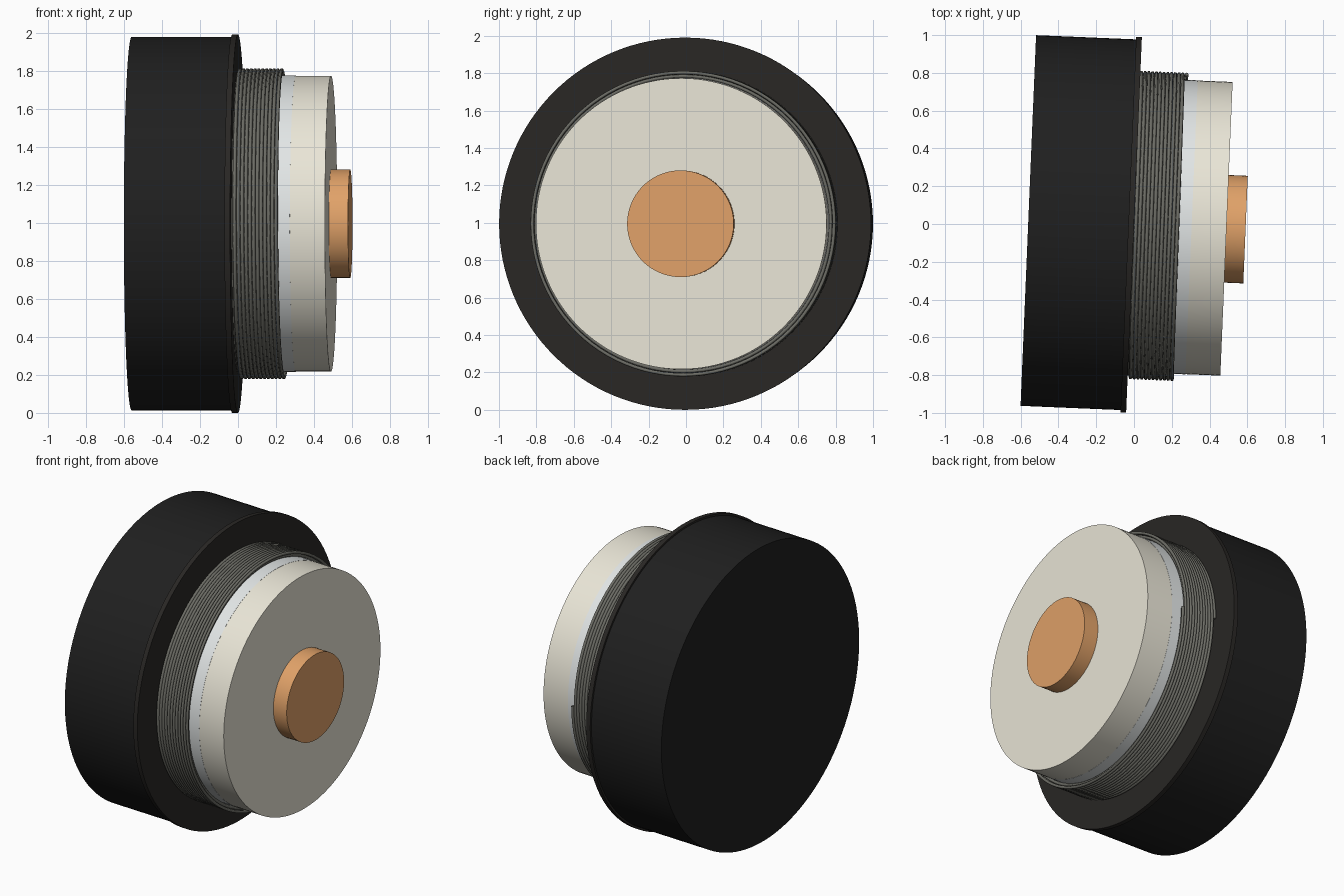
import bpy, math
from mathutils import Matrix

if "Cube" in bpy.data.objects:
    bpy.data.objects.remove(bpy.data.objects["Cube"])

# The whole motor lies along x, turned slightly about z
FRAME = Matrix.Translation((0, -0.005, 0.995)) @ Matrix.Rotation(math.radians(-2.4), 4, 'Z')


def material(name, rgb):
    m = bpy.data.materials.new(name)
    m.diffuse_color = (*rgb, 1)
    m.use_nodes = True
    m.node_tree.nodes["Principled BSDF"].inputs["Base Color"].default_value = m.diffuse_color
    return m


black = material("black", (0.014, 0.014, 0.014))
plate_black = material("plate_black", (0.022, 0.02, 0.018))
wire_grey = material("wire_grey", (0.15, 0.15, 0.13))
white = material("white", (0.76, 0.79, 0.79))
cream = material("cream", (0.82, 0.79, 0.68))
copper = material("copper", (0.75, 0.36, 0.14))


def disc(name, radius, start, end, mat):
    """Cylinder along the motor axis between two axial positions."""
    bpy.ops.mesh.primitive_cylinder_add(vertices=128, radius=radius, depth=end - start)
    ob = bpy.context.object
    ob.name = name
    ob.data.transform(Matrix.Translation(((start + end) / 2, 0, 0)) @ Matrix.Rotation(math.pi / 2, 4, 'Y'))
    ob.matrix_world = FRAME
    ob.data.materials.append(mat)
    bpy.ops.object.shade_smooth_by_angle(angle=math.radians(30))
    return ob


def winding(name, radius, start, turns, pitch, wire):
    """Helical wire layer around the motor axis."""
    steps = 96
    cu = bpy.data.curves.new(name, 'CURVE')
    cu.dimensions = '3D'
    cu.bevel_depth = wire
    cu.bevel_resolution = 1
    cu.use_fill_caps = True
    sp = cu.splines.new('POLY')
    n = turns * steps + 1
    sp.points.add(n - 1)
    for i in range(n):
        a = 2 * math.pi * i / steps
        sp.points[i].co = (start + pitch * i / steps, radius * math.cos(a), radius * math.sin(a), 1)
    ob = bpy.data.objects.new(name, cu)
    bpy.context.collection.objects.link(ob)
    ob.matrix_world = FRAME
    cu.materials.append(wire_grey)
    return ob


# Magnet and front plate
disc("magnet", 0.982, -0.56, -0.025, black)
disc("front_plate", 0.995, -0.03, 0.0, plate_black)

# Coil former and its two wire layers
disc("coil_former", 0.779, -0.02, 0.305, white)
winding("inner_winding", 0.789, -0.005, 12, 0.02, 0.0098)
winding("outer_winding", 0.808, 0.005, 12, 0.02, 0.0098)

# Collar, closed at the front, with the pole tip
disc("collar", 0.778, 0.30, 0.49, cream)
disc("pole_tip", 0.285, 0.48, 0.591, copper)
